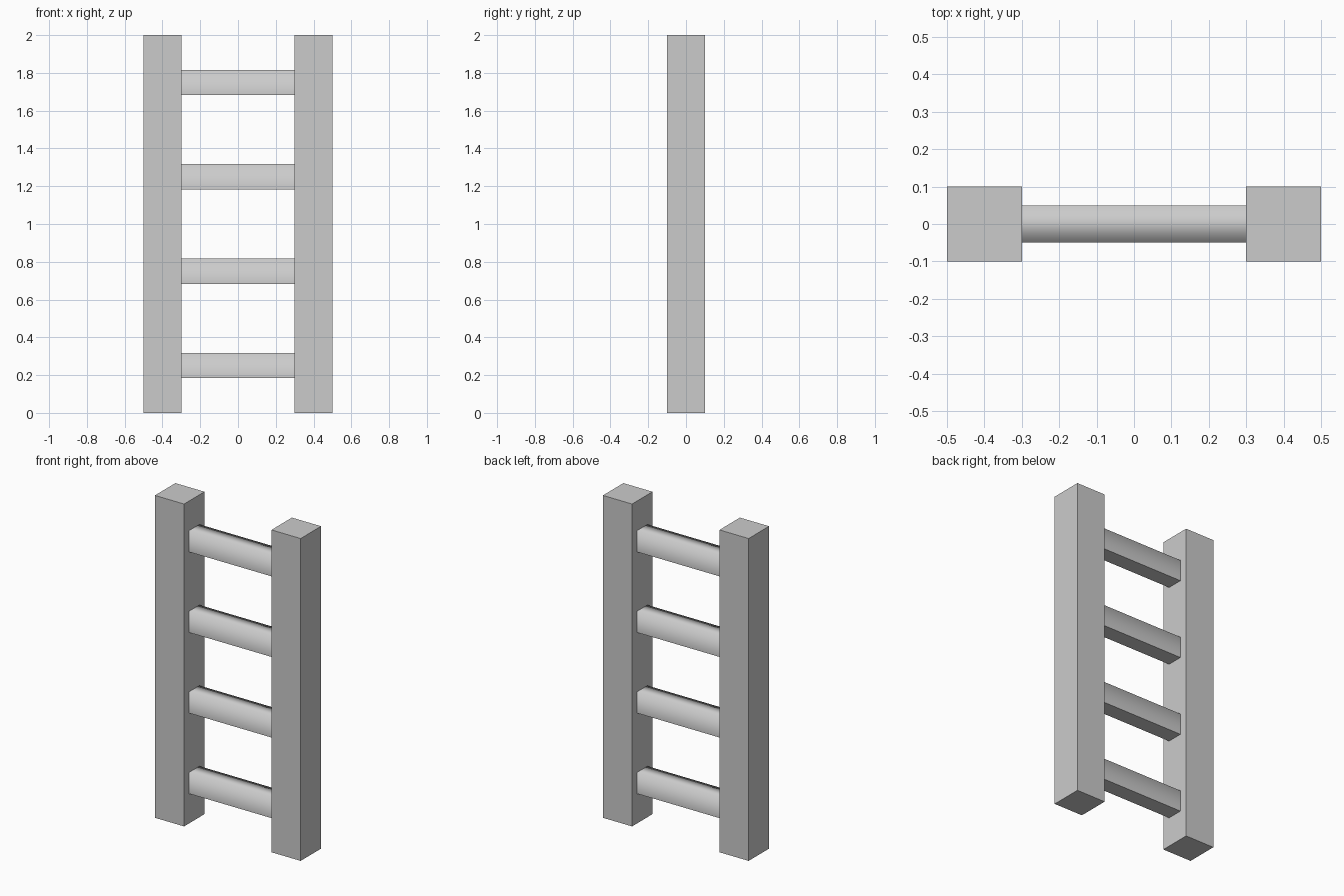
import bpy
import bmesh
from mathutils import Matrix, Vector

if "Cube" in bpy.data.objects:
    bpy.data.objects.remove(bpy.data.objects["Cube"])


def box(name, center, size, soft_top=False):
    """Box; soft_top blends the shading over the two long upper edges."""
    bm = bmesh.new()
    bmesh.ops.create_cube(bm, size=1, matrix=Matrix.Translation(center) @ Matrix.Diagonal((*size, 1)))
    if soft_top:
        for f in bm.faces:
            f.smooth = True
        for e in bm.edges:
            a, b = (v.co for v in e.verts)
            runs_along_x = abs(a.x - b.x) > 0.01
            e.smooth = runs_along_x and a.z > center[2]
    mesh = bpy.data.meshes.new(name)
    bm.to_mesh(mesh)
    bm.free()
    obj = bpy.data.objects.new(name, mesh)
    bpy.context.collection.objects.link(obj)
    return obj


# Side rails
for side, x in (("left", -0.4), ("right", 0.4)):
    box(f"{side}_rail", (x, 0, 1), (0.2, 0.2, 2))

# Rungs, evenly spaced between the rails
for i in range(4):
    box(f"rung_{i + 1}", (0, 0, 0.25 + 0.5 * i), (0.6, 0.1, 0.133), soft_top=True)
